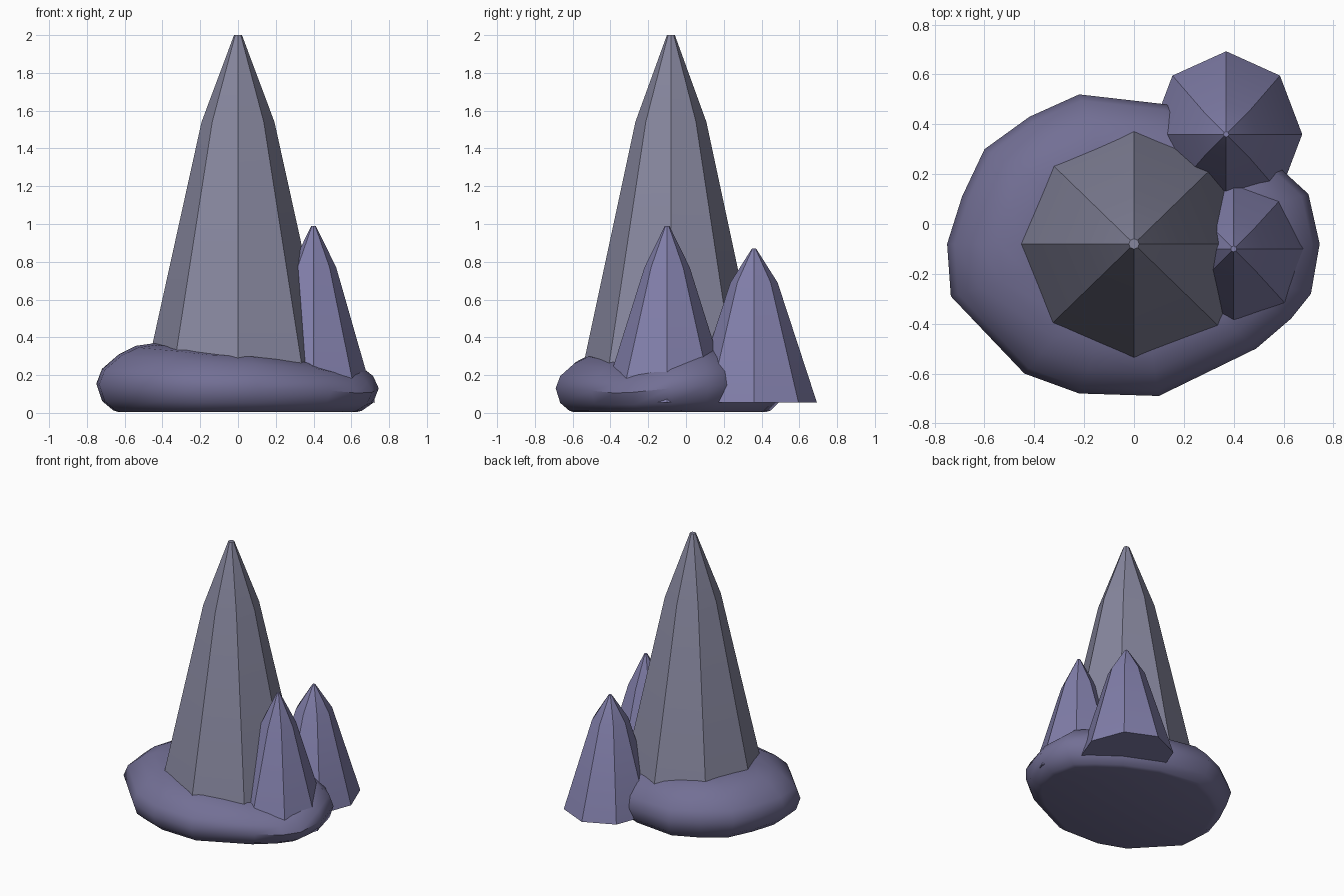
import bpy, bmesh, math
from mathutils import Vector

if "Cube" in bpy.data.objects:
    bpy.data.objects.remove(bpy.data.objects["Cube"])


def material(name, rgb):
    m = bpy.data.materials.new(name)
    m.diffuse_color = (*rgb, 1)
    m.use_nodes = True
    m.node_tree.nodes["Principled BSDF"].inputs["Base Color"].default_value = m.diffuse_color
    return m


def loft(name, rings, mat, angle):
    """Skin a stack of equal-length rings, cap both ends, smooth by angle."""
    bm = bmesh.new()
    loops = [[bm.verts.new(p) for p in ring] for ring in rings]
    n = len(loops[0])
    for a, b in zip(loops, loops[1:]):
        for i in range(n):
            j = (i + 1) % n
            bm.faces.new((a[i], a[j], b[j], b[i]))
    bm.faces.new(loops[0])
    bm.faces.new(loops[-1])
    bmesh.ops.recalc_face_normals(bm, faces=bm.faces)
    mesh = bpy.data.meshes.new(name)
    bm.to_mesh(mesh)
    bm.free()
    obj = bpy.data.objects.new(name, mesh)
    bpy.context.collection.objects.link(obj)
    mesh.materials.append(mat)
    bpy.ops.object.select_all(action='DESELECT')
    obj.select_set(True)
    bpy.context.view_layer.objects.active = obj
    bpy.ops.object.shade_smooth_by_angle(angle=math.radians(angle))
    return obj


def crystal(name, center, profile, mat):
    """Eight-sided spike; profile rows are (z, x radius, y radius)."""
    cx, cy = center
    rings = []
    for z, rx, ry in profile:
        rings.append([(cx + rx * math.cos(k * math.pi / 4),
                       cy + ry * math.sin(k * math.pi / 4), z) for k in range(8)])
    return loft(name, rings, mat, 30)


rock_mat = material("rock_purple", (0.17, 0.16, 0.30))
main_mat = material("crystal_grey_violet", (0.24, 0.24, 0.34))
small_mat = material("crystal_violet", (0.22, 0.21, 0.40))

# Crystals
crystal("main_crystal", (0, -0.08),
        [(0.06, 0.52, 0.505), (1.54, 0.193, 0.188), (2.0, 0.021, 0.021)], main_mat)
crystal("right_crystal", (0.40, -0.10),
        [(0.055, 0.325, 0.345), (0.77, 0.12, 0.12), (0.99, 0.012, 0.012)], small_mat)
crystal("back_crystal", (0.37, 0.36),
        [(0.055, 0.305, 0.333), (0.69, 0.125, 0.125), (0.87, 0.011, 0.011)], small_mat)

# Rounded base rock: outline point (x, y) and height of its top
outline = [
    (0.745, -0.08, 0.31), (0.70, 0.12, 0.35), (0.58, 0.23, 0.35),
    (0.40, 0.36, 0.34), (0.13, 0.48, 0.34), (-0.22, 0.52, 0.36),
    (-0.42, 0.43, 0.37), (-0.60, 0.30, 0.37), (-0.69, 0.11, 0.37),
    (-0.75, -0.08, 0.37), (-0.735, -0.29, 0.36), (-0.44, -0.60, 0.34),
    (-0.22, -0.68, 0.32), (0.10, -0.69, 0.31), (0.49, -0.50, 0.28),
    (0.63, -0.38, 0.25), (0.71, -0.28, 0.26)]
# (outline scale, fraction of top height)
rock_profile = [(0.84, 0.01), (0.88, 0.035), (0.96, 0.17), (1.0, 0.42), (0.96, 0.63),
                (0.84, 0.84), (0.72, 0.96), (0.58, 1.0), (0.35, 0.98)]
rings = [[(x * s, -0.08 + (y + 0.08) * s, h * f) for x, y, h in outline]
         for s, f in rock_profile]
rings[0] = [(x, y, 0.004) for x, y, z in rings[0]]
loft("base_rock", rings, rock_mat, 45)
